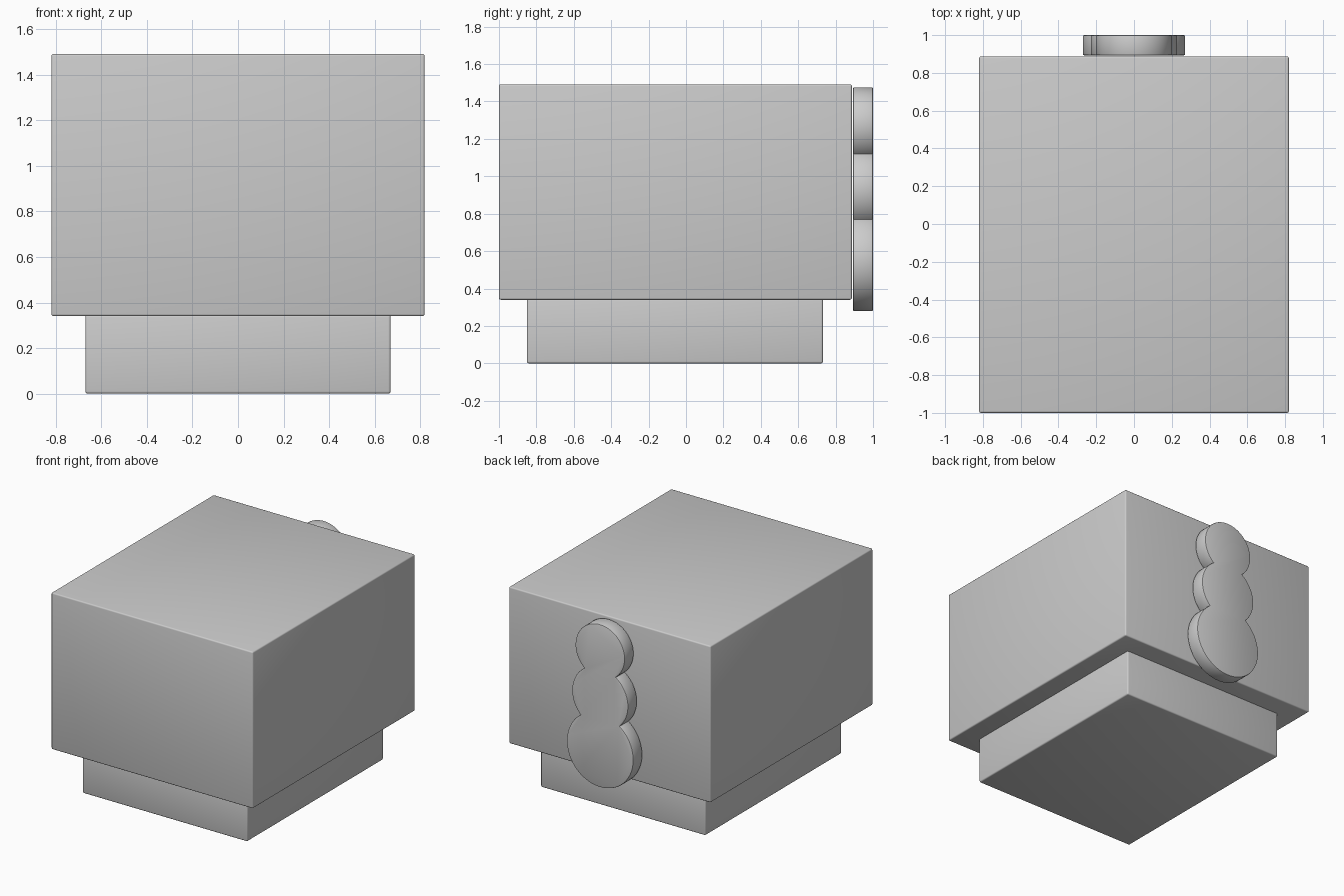
import bpy, bmesh, math

if "Cube" in bpy.data.objects:
    bpy.data.objects.remove(bpy.data.objects["Cube"])


def finish(name, bm):
    bmesh.ops.recalc_face_normals(bm, faces=bm.faces)
    mesh = bpy.data.meshes.new(name)
    bm.to_mesh(mesh)
    bm.free()
    ob = bpy.data.objects.new(name, mesh)
    bpy.context.collection.objects.link(ob)
    bpy.ops.object.select_all(action='DESELECT')
    ob.select_set(True)
    bpy.context.view_layer.objects.active = ob
    bpy.ops.object.shade_smooth_by_angle(angle=math.radians(35))
    return ob


def box(name, lo, hi, bevel=0.01):
    bm = bmesh.new()
    bmesh.ops.create_cube(bm, size=1)
    for v in bm.verts:
        v.co = [(a + b) / 2 + c * (b - a) for a, b, c in zip(lo, hi, v.co)]
    bmesh.ops.bevel(bm, geom=bm.edges[:], offset=bevel, segments=3,
                    profile=0.5, affect='EDGES')
    return finish(name, bm)


def stacked_discs(name, discs, y0, y1, bevel=0.007, steps=40):
    # right half of the merged outline, bottom to top, then mirrored
    def crossing(a, b):
        (za, ra), (zb, rb) = a, b
        d = zb - za
        return za + (d * d + ra * ra - rb * rb) / (2 * d)

    cuts = [discs[0][0] - discs[0][1]]
    cuts += [crossing(a, b) for a, b in zip(discs, discs[1:])]
    cuts.append(discs[-1][0] + discs[-1][1])
    half = []
    for i, (z, r) in enumerate(discs):
        a0, a1 = (math.asin(max(-1, min(1, (c - z) / r))) for c in cuts[i:i + 2])
        for k in range(1 if i else 0, steps + 1):
            a = a0 + (a1 - a0) * k / steps
            half.append((r * math.cos(a), z + r * math.sin(a)))
    outline = half + [(-x, z) for x, z in half[-2:0:-1]]

    bm = bmesh.new()
    face = bm.faces.new([bm.verts.new((x, y0, z)) for x, z in outline])
    ext = bmesh.ops.extrude_face_region(bm, geom=[face], use_keep_orig=True)
    for v in [g for g in ext['geom'] if isinstance(g, bmesh.types.BMVert)]:
        v.co.y = y1
    bmesh.ops.recalc_face_normals(bm, faces=bm.faces)
    rims = [e for e in bm.edges
            if abs(e.verts[0].co.y - e.verts[1].co.y) < 1e-5]
    bmesh.ops.bevel(bm, geom=rims, offset=bevel, segments=2,
                    profile=0.5, affect='EDGES')
    return finish(name, bm)


# Main block and the narrower plinth under it
box("upper_block", (-0.82, -1.0, 0.34), (0.82, 0.887, 1.492))
box("lower_plinth", (-0.67, -0.85, 0.0), (0.67, 0.732, 0.345))

# Three merged discs on the back: (centre height, radius)
stacked_discs("back_plate", [(0.55, 0.271), (0.932, 0.228), (1.275, 0.201)],
              0.893, 1.0)
